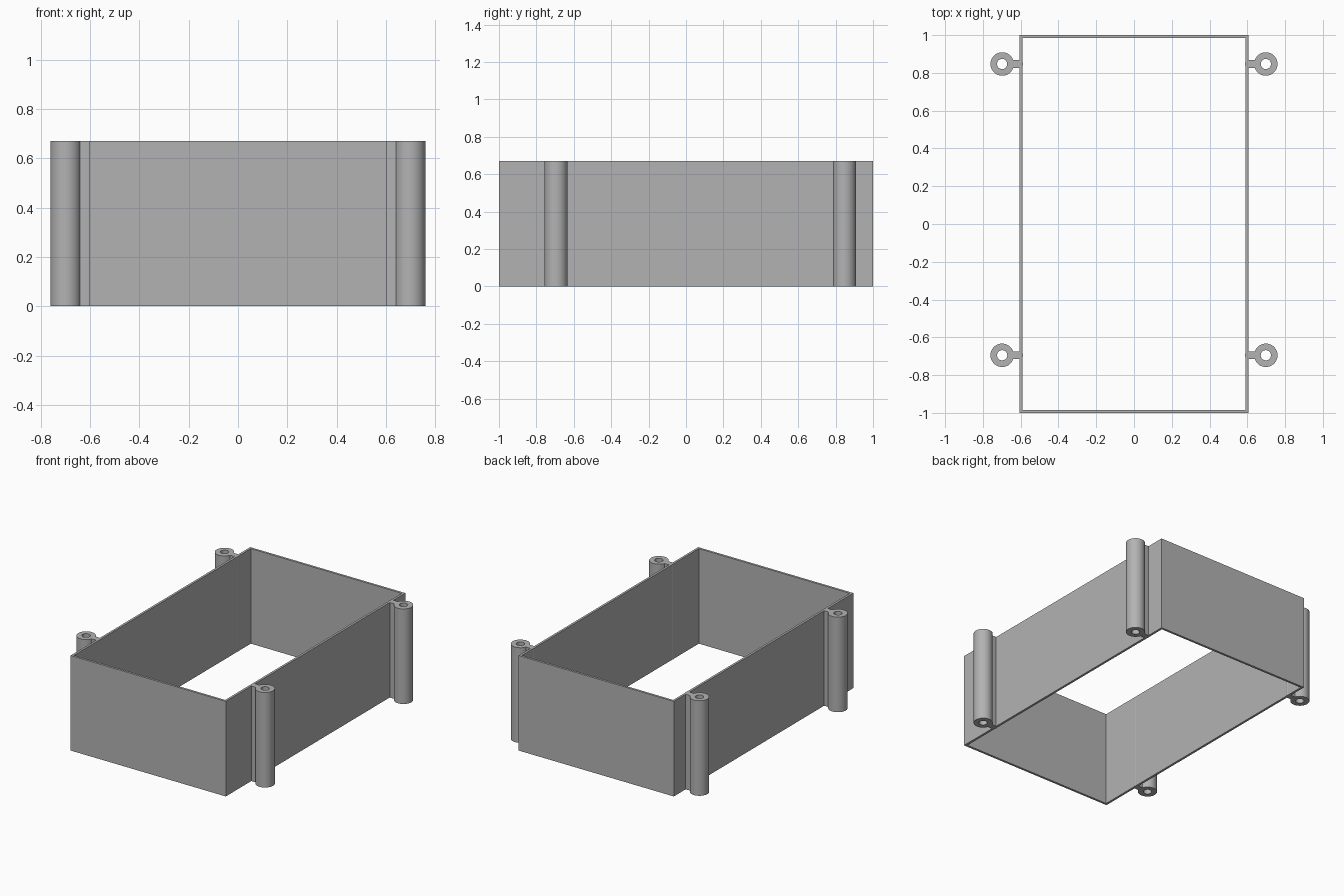
import bpy, bmesh, math

cube = bpy.data.objects.get("Cube")
if cube:
    bpy.data.objects.remove(cube, do_unlink=True)

HEIGHT = 0.67
HALF_X, HALF_Y, WALL = 0.605, 1.0, 0.016
POST_X, POST_R, HOLE_R = 0.698, 0.062, 0.027
WEB_R = 0.021

grey = bpy.data.materials.new("plain grey")
grey.use_nodes = True
colour = (0.45, 0.45, 0.45, 1)
grey.diffuse_color = colour
grey.node_tree.nodes["Principled BSDF"].inputs["Base Color"].default_value = colour


def arc(cx, cy, r, start, end, n):
    """Points along an arc, angles in degrees."""
    return [(cx + r * math.cos(math.radians(start + (end - start) * i / n)),
             cy + r * math.sin(math.radians(start + (end - start) * i / n)))
            for i in range(n + 1)]


def prism(name, outer, inner=None):
    """Upright prism from an outline; a matching inner outline makes it hollow."""
    bm = bmesh.new()
    n = len(outer)

    def ring(points, z):
        return [bm.verts.new((x, y, z)) for x, y in points]

    def bridge(a, b):
        for i in range(n):
            j = (i + 1) % n
            bm.faces.new((a[i], a[j], b[j], b[i]))

    low, high = ring(outer, 0), ring(outer, HEIGHT)
    bridge(low, high)
    if inner:
        in_low, in_high = ring(inner, 0), ring(inner, HEIGHT)
        bridge(in_high, in_low)
        bridge(high, in_high)
        bridge(in_low, low)
    else:
        bm.faces.new(high)
        bm.faces.new(low[::-1])
    bmesh.ops.recalc_face_normals(bm, faces=bm.faces[:])
    mesh = bpy.data.meshes.new(name)
    bm.to_mesh(mesh)
    bm.free()
    mesh.materials.append(grey)
    obj = bpy.data.objects.new(name, mesh)
    bpy.context.collection.objects.link(obj)
    bpy.ops.object.select_all(action="DESELECT")
    obj.select_set(True)
    bpy.context.view_layer.objects.active = obj
    bpy.ops.object.shade_smooth_by_angle(angle=math.radians(30))
    return obj


def rectangle(hx, hy):
    return [(-hx, -hy), (hx, -hy), (hx, hy), (-hx, hy)]


# Open rectangular frame
prism("frame_wall", rectangle(HALF_X, HALF_Y), rectangle(HALF_X - WALL, HALF_Y - WALL))

# Four hollow screw posts, each joined to the frame by a round-ended web
for end, y in (("front", -0.695), ("back", 0.847)):
    for side, s in (("left", 1), ("right", -1)):
        prism(f"{end}_{side}_post",
              arc(s * POST_X, y, POST_R, 0, 360, 48)[:-1],
              arc(s * POST_X, y, HOLE_R, 0, 360, 48)[:-1])
        tip = arc(HALF_X + 0.003, y, WEB_R, 90, 270, 12)
        outline = tip + [(POST_X - POST_R + 0.008, y - WEB_R),
                         (POST_X - POST_R + 0.008, y + WEB_R)]
        prism(f"{end}_{side}_web", [(s * px, py) for px, py in outline])
